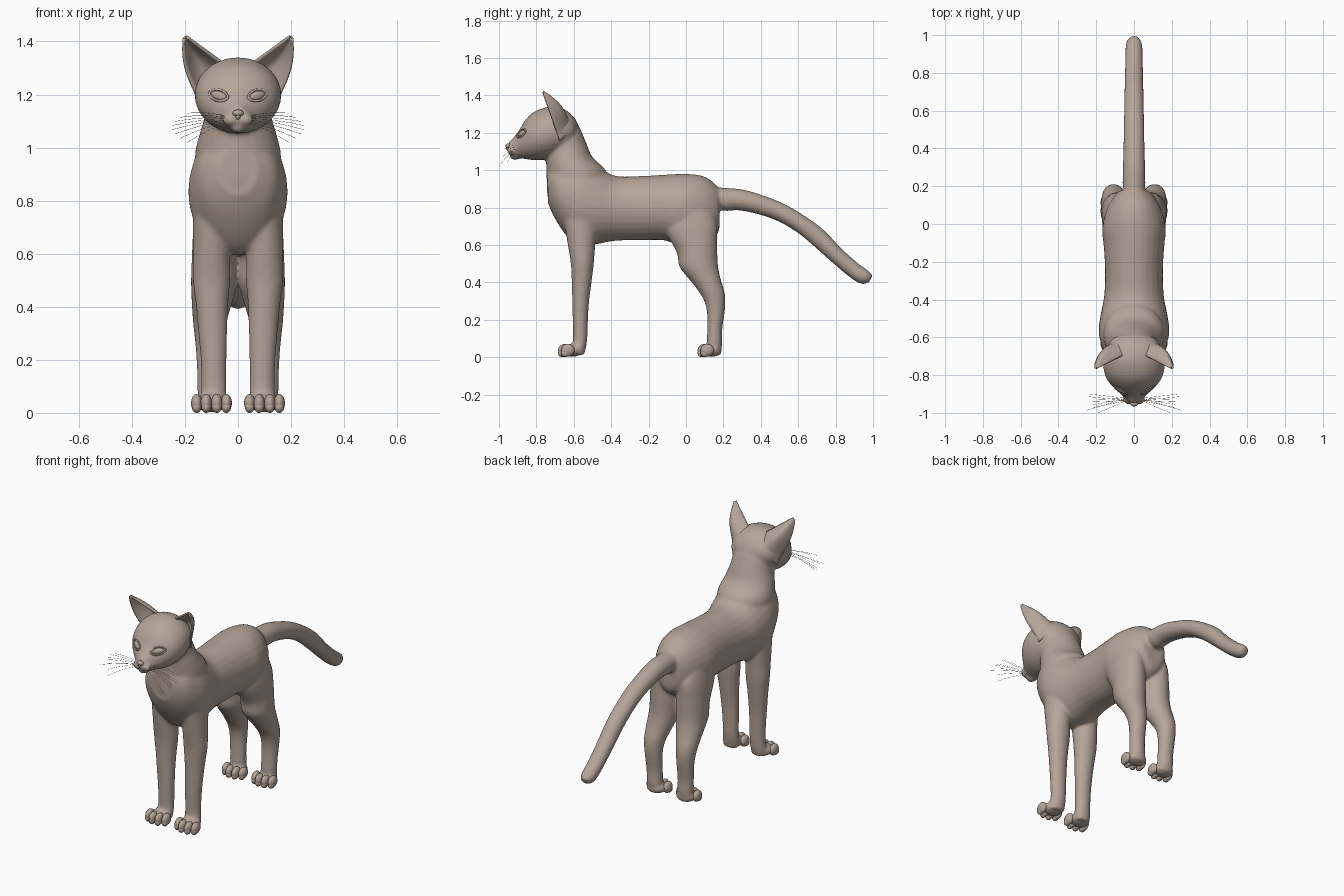
import bpy, bmesh, math
from mathutils import Matrix, Vector
from mathutils.bvhtree import BVHTree

cube = bpy.data.objects.get("Cube")
if cube:
    bpy.data.objects.remove(cube, do_unlink=True)

fur = bpy.data.materials.new("taupe_fur")
fur.use_nodes = True
fur.diffuse_color = (0.46, 0.375, 0.315, 1)
bsdf = next(n for n in fur.node_tree.nodes if n.type == "BSDF_PRINCIPLED")
bsdf.inputs["Base Color"].default_value = fur.diffuse_color
bsdf.inputs["Roughness"].default_value = 0.7


def finish(name, bm):
    """Turn a bmesh into a smooth, fur coloured object."""
    bmesh.ops.recalc_face_normals(bm, faces=bm.faces)
    mesh = bpy.data.meshes.new(name)
    bm.to_mesh(mesh)
    bm.free()
    mesh.materials.append(fur)
    mesh.shade_smooth()
    obj = bpy.data.objects.new(name, mesh)
    bpy.context.collection.objects.link(obj)
    return obj


def catmull(a, b, c, d, t):
    return [0.5 * (2 * q + (r - p) * t + (2 * p - 5 * q + 4 * r - s) * t * t
                   + (3 * q - p - 3 * r + s) * t ** 3) for p, q, r, s in zip(a, b, c, d)]


def loft(bm, stations, side=1, sides=28, steps=5):
    """Skin ellipses; station = edge (y, z), opposite edge (y, z), centre x, half width."""
    pts = [stations[0]] + stations + [stations[-1]]
    rows = [catmull(*pts[i:i + 4], k / steps) for i in range(len(stations) - 1) for k in range(steps)]
    rows.append(stations[-1])
    rings = []
    for y1, z1, y2, z2, cx, rx in rows:
        ring = []
        for k in range(sides):
            a = math.tau * k / sides
            c, s = math.cos(a) / 2, math.sin(a)
            ring.append(bm.verts.new((side * (cx + rx * s),
                                      (y1 + y2) / 2 + (y1 - y2) * c,
                                      (z1 + z2) / 2 + (z1 - z2) * c)))
        rings.append(ring)
    for r0, r1 in zip(rings, rings[1:]):
        for k in range(sides):
            j = (k + 1) % sides
            bm.faces.new((r0[k], r0[j], r1[j], r1[k]))
    bm.faces.new(rings[0])
    bm.faces.new(rings[-1])


def blob(bm, loc, radii, rot=Matrix.Identity(4)):
    m = Matrix.Translation(loc) @ rot @ Matrix.Diagonal((*radii, 1))
    bmesh.ops.create_uvsphere(bm, u_segments=20, v_segments=14, radius=1, matrix=m)


def curve(name, lines, depth, cyclic=False):
    data = bpy.data.curves.new(name, "CURVE")
    data.dimensions = "3D"
    data.bevel_depth = depth
    data.bevel_resolution = 2 if cyclic else 0
    for line in lines:
        sp = data.splines.new("POLY")
        sp.points.add(len(line) - 1)
        for p, co in zip(sp.points, line):
            p.co = (*co, 1)
        sp.use_cyclic_u = cyclic
        sp.use_smooth = True
    data.materials.append(fur)
    obj = bpy.data.objects.new(name, data)
    bpy.context.collection.objects.link(obj)


TORSO = [(.185, .85, .178, .77, 0, .03), (.17, .91, .17, .66, 0, .085), (.1, .965, .08, .6, 0, .14),
         (0, .98, -.04, .6, 0, .168), (-.12, .975, -.12, .625, 0, .16), (-.25, .968, -.25, .625, 0, .153),
         (-.38, .97, -.38, .622, 0, .158), (-.47, 1.02, -.5, .6, 0, .178), (-.55, 1.07, -.58, .6, 0, .187),
         (-.62, 1.08, -.64, .65, 0, .175), (-.7, 1.05, -.7, .74, 0, .14), (-.742, 1, -.737, .82, 0, .075)]
NECK = [(-.69, .78, -.45, .85, 0, .12), (-.738, .85, -.42, .92, 0, .155), (-.745, .95, -.43, 1, 0, .162),
        (-.747, 1.03, -.5, 1.07, 0, .145), (-.757, 1.08, -.535, 1.15, 0, .126),
        (-.77, 1.15, -.565, 1.22, 0, .12), (-.78, 1.2, -.6, 1.27, 0, .11)]
HEAD = [(-.575, 1.24, -.58, 1.17, 0, .05), (-.6, 1.285, -.62, 1.12, 0, .115), (-.65, 1.325, -.68, 1.08, 0, .15),
        (-.71, 1.34, -.74, 1.06, 0, .163), (-.77, 1.33, -.79, 1.053, 0, .159), (-.82, 1.307, -.83, 1.055, 0, .142),
        (-.86, 1.267, -.865, 1.06, 0, .112), (-.89, 1.217, -.895, 1.065, 0, .08),
        (-.92, 1.177, -.92, 1.07, 0, .05), (-.947, 1.152, -.942, 1.085, 0, .03)]
TAIL = [(.08, .92, .08, .82, 0, .05), (.18, .907, .2, .783, 0, .06), (.3, .897, .28, .785, 0, .059),
        (.42, .862, .39, .763, 0, .056), (.53, .817, .5, .723, 0, .054), (.64, .752, .6, .663, 0, .052),
        (.74, .677, .69, .588, 0, .05), (.83, .582, .78, .508, 0, .048), (.92, .502, .875, .428, 0, .046),
        (.975, .462, .935, .393, 0, .042), (1, .437, .975, .397, 0, .022)]
FRONT_LEG = [(-.655, .75, -.47, .75, .1, .07), (-.632, .6, -.485, .6, .1, .07), (-.616, .5, -.493, .5, .1, .07),
             (-.611, .4, -.505, .4, .098, .06), (-.608, .3, -.518, .3, .095, .054), (-.606, .2, -.524, .2, .092, .049),
             (-.604, .1, -.528, .1, .091, .047), (-.612, .05, -.535, .05, .094, .05), (-.6, .012, -.545, .012, .096, .045)]
HIND_LEG = [(-.1, .78, .13, .8, .085, .07), (-.11, .68, .165, .72, .09, .078), (-.05, .56, .167, .62, .088, .086),
            (-.033, .48, .17, .5, .09, .087), (.043, .385, .185, .42, .1, .074), (.093, .31, .208, .34, .108, .06),
            (.112, .24, .209, .26, .108, .052), (.114, .15, .194, .15, .106, .048),
            (.111, .08, .193, .07, .104, .048), (.12, .015, .185, .012, .102, .046)]

# Body: overlapping lofts fused into one skin
bm = bmesh.new()
for part in (TORSO, NECK, HEAD, TAIL):
    loft(bm, part)
for side in (1, -1):
    loft(bm, FRONT_LEG, side)
    loft(bm, HIND_LEG, side)
    blob(bm, (side * .025, -.928, 1.105), (.033, .028, .026))    # whisker pad
    for y in (-.605, .14):
        blob(bm, (side * .1, y, .037), (.062, .052, .035))       # paw
blob(bm, (0, -.912, 1.073), (.028, .032, .018))                  # chin
bmesh.ops.recalc_face_normals(bm, faces=bm.faces)
surface = BVHTree.FromBMesh(bm)
body = finish("body", bm)
remesh = body.modifiers.new("fuse", "REMESH")
remesh.mode = "VOXEL"
remesh.voxel_size = 0.008
remesh.use_smooth_shade = True
relax = body.modifiers.new("relax", "SMOOTH")
relax.factor = 0.5
relax.iterations = 8


def on_face(x, z):
    hit, normal, _, _ = surface.ray_cast(Vector((x, -2, z)), Vector((0, 1, 0)))
    return hit, (normal if normal.y < 0 else -normal)


# Nose
bm = bmesh.new()
blob(bm, (0, -.95, 1.13), (.021, .016, .013))
blob(bm, (0, -.952, 1.117), (.009, .012, .012))
finish("nose", bm)

for side, label in ((1, "left"), (-1, "right")):
    # Eye and its lid rim
    tilt = side * .25
    hit, normal = on_face(side * .073, 1.197)
    turn = normal.to_track_quat("Z", "Y").to_matrix().to_4x4() @ Matrix.Rotation(tilt, 4, "Z")
    bm = bmesh.new()
    blob(bm, hit - normal * .005, (.034, .017, .012), turn)
    finish(label + "_eye", bm)
    rim = []
    for k in range(28):
        a = math.tau * k / 28
        u, w = .036 * math.cos(a), .021 * math.sin(a) * abs(math.sin(a)) ** .3
        p, n = on_face(side * .073 + u * math.cos(tilt) - w * math.sin(tilt),
                       1.197 + u * math.sin(tilt) + w * math.cos(tilt))
        rim.append(p)
    curve(label + "_eyelid", [rim], .0045, True)

    # Ear: cupped shell running from an arc on the skull to a narrow tip
    inner, back, outer = Vector((.065, -.7, 1.325)), Vector((.1, -.575, 1.278)), Vector((.157, -.69, 1.2))
    tip = Vector((.203, -.77, 1.425))
    bm = bmesh.new()
    grid = []
    for i in range(15):
        v = -.2 + 1.14 * i / 14
        row = []
        for j in range(15):
            u = j / 14
            arc = inner * (1 - u) ** 2 + back * 2 * u * (1 - u) + outer * u * u
            swell = math.sin(math.pi * max(v, 0))
            p = tip + (arc - tip) * (1 - v)
            p += Vector((.02 * u, .025 * math.sin(math.pi * u), 0)) * swell
            row.append(bm.verts.new((side * p.x, p.y, p.z)))
        grid.append(row)
    for r0, r1 in zip(grid, grid[1:]):
        for j in range(14):
            bm.faces.new((r0[j], r0[j + 1], r1[j + 1], r1[j]))
    ear = finish(label + "_ear", bm)
    shell = ear.modifiers.new("thickness", "SOLIDIFY")
    shell.thickness = .01
    shell.offset = 0

    # Toes
    for name, y in (("front", -.648), ("hind", .098)):
        bm = bmesh.new()
        for dx, dy in ((-.056, .016), (-.02, 0), (.02, 0), (.056, .016)):
            blob(bm, (side * (.1 + dx), y + dy, .037), (.021, .036, .034))
            blob(bm, (side * (.1 + dx), y + dy - .014, .022), (.018, .022, .022))
        finish(label + "_" + name + "_toes", bm)

    # Whiskers fan out from the pad
    lines = []
    for k in range(8):
        f = k / 7
        root = Vector((side * .04, -.935 + .012 * (k % 2), 1.092 + .025 * f))
        end = Vector((side * (.19 + .06 * math.sin(math.pi * f)), -1 + .1 * ((k * 3) % 8) / 7, 1.02 + .11 * f))
        bend = (root + end) / 2 + Vector((0, 0, .014))
        lines.append([root * (1 - t) ** 2 + bend * 2 * t * (1 - t) + end * t * t for t in (0, .25, .5, .75, 1)])
    curve(label + "_whiskers", lines, .0007)
